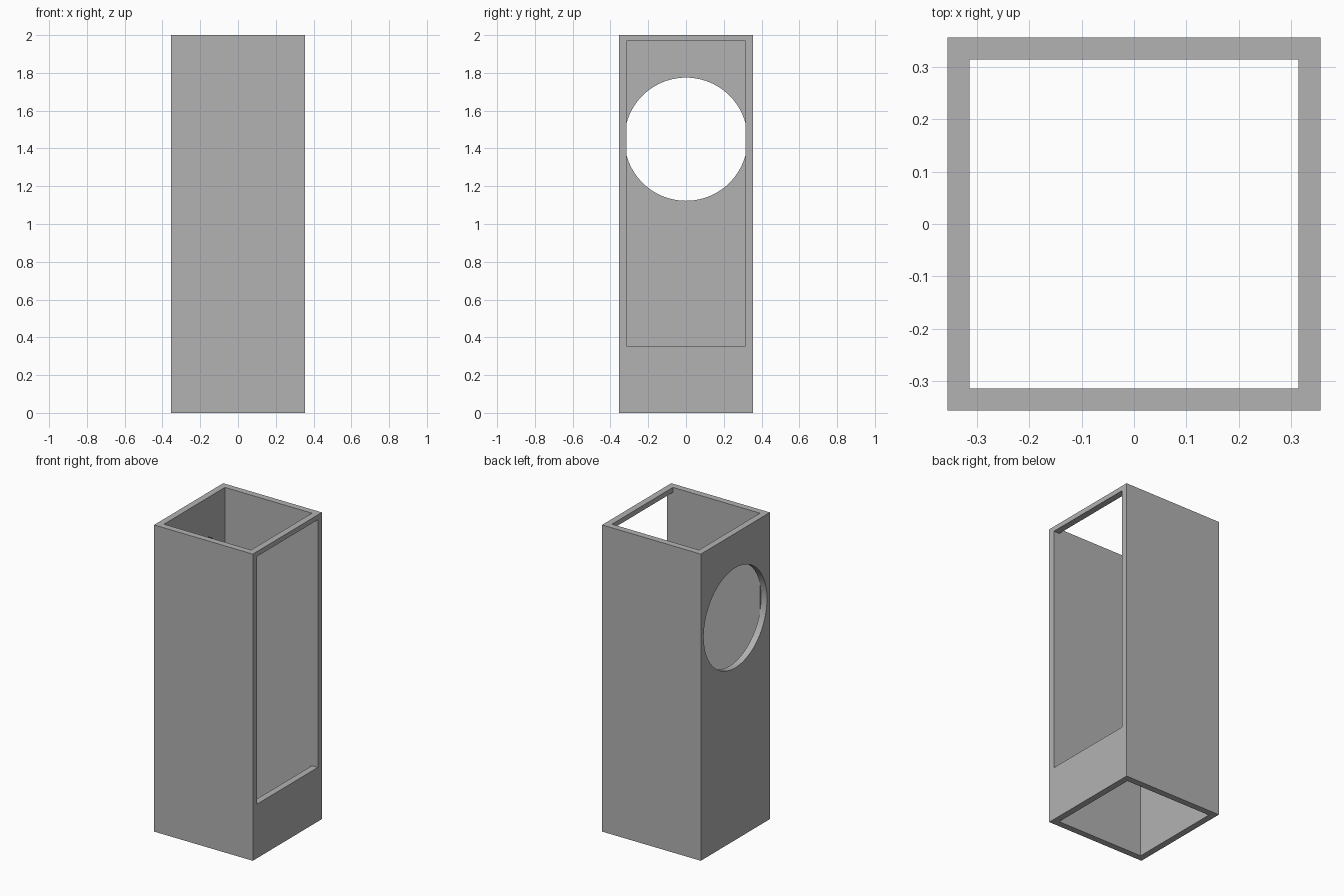
import bpy
import math

cube = bpy.data.objects.get("Cube")
if cube:
    bpy.data.objects.remove(cube, do_unlink=True)

OUTER, INNER, HEIGHT = 0.356, 0.314, 2.0
SILL, HEAD = 0.353, 1.968
HOLE_Z, HOLE_R = 1.449, 0.326

grey = bpy.data.materials.new("plain grey")
grey.use_nodes = True
colour = (0.448, 0.448, 0.448, 1)
grey.diffuse_color = colour
grey.node_tree.nodes["Principled BSDF"].inputs["Base Color"].default_value = colour


def box(name, low, high):
    """Axis-aligned box between two corners."""
    bpy.ops.mesh.primitive_cube_add(size=1)
    obj = bpy.context.object
    obj.name = name
    for v in obj.data.vertices:
        v.co = [a + (b - a) * (c + 0.5) for a, b, c in zip(low, high, v.co)]
    return obj


def cut(target, cutter):
    """Subtract the cutter from the target, then discard it."""
    cutter.hide_render = True
    mod = target.modifiers.new(cutter.name, "BOOLEAN")
    mod.operation = "DIFFERENCE"
    mod.solver = "EXACT"
    mod.object = cutter
    bpy.context.view_layer.objects.active = target
    bpy.ops.object.modifier_apply(modifier=mod.name)
    bpy.data.objects.remove(cutter, do_unlink=True)


# Square tube, open at both ends
tube = box("square_tube", (-OUTER, -OUTER, 0), (OUTER, OUTER, HEIGHT))
tube.data.materials.append(grey)
cut(tube, box("bore", (-INNER, -INNER, -1), (INNER, INNER, HEIGHT + 1)))

# Tall window in the +x wall, flush with the inner side walls
cut(tube, box("window", (0, -INNER, SILL), (1, INNER, HEAD)))

# Round hole through the thickness of the -x wall
depth = 0.5
bpy.ops.mesh.primitive_cylinder_add(
    vertices=96, radius=HOLE_R, depth=depth,
    location=(-INNER - depth / 2, 0, HOLE_Z), rotation=(0, math.pi / 2, 0))
hole = bpy.context.object
hole.name = "round_hole"
cut(tube, hole)

# Smooth the rim of the hole, keep the corners sharp
bpy.ops.object.select_all(action="DESELECT")
tube.select_set(True)
bpy.context.view_layer.objects.active = tube
bpy.ops.object.shade_smooth_by_angle(angle=math.radians(30))
